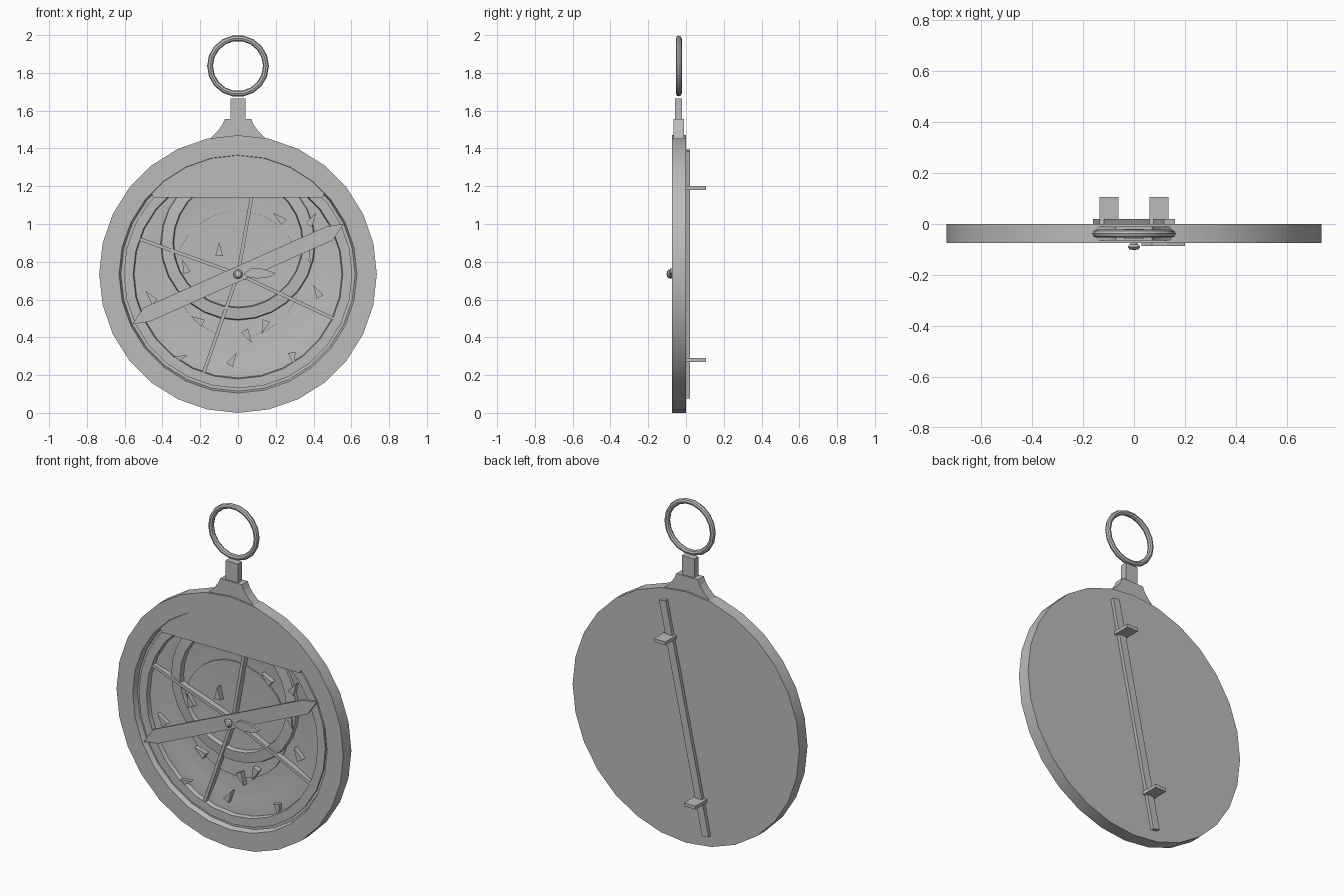
import bpy, bmesh, math
from math import sin, cos, pi, radians
from mathutils import Matrix, Vector

if "Cube" in bpy.data.objects:
    bpy.data.objects.remove(bpy.data.objects["Cube"])

CZ = 0.735  # height of the disc centre
grey = bpy.data.materials.new("grey metal")
grey.diffuse_color = (0.5, 0.5, 0.5, 1)
grey.use_nodes = True
grey.node_tree.nodes["Principled BSDF"].inputs["Base Color"].default_value = grey.diffuse_color


def finish(bm, name, smooth=False):
    bmesh.ops.recalc_face_normals(bm, faces=bm.faces)
    me = bpy.data.meshes.new(name)
    bm.to_mesh(me)
    bm.free()
    ob = bpy.data.objects.new(name, me)
    bpy.context.collection.objects.link(ob)
    me.materials.append(grey)
    if smooth:
        bpy.ops.object.select_all(action='DESELECT')
        ob.select_set(True)
        bpy.context.view_layer.objects.active = ob
        bpy.ops.object.shade_smooth_by_angle(angle=radians(35))
    return ob


def lathe(name, profile, segs, cx=0, cz=CZ, closed=False, smooth=True):
    """Turn (radius, y) points about the y axis."""
    bm = bmesh.new()
    vs = [bm.verts.new((r, y, 0)) for r, y in profile]
    pairs = list(zip(vs, vs[1:] + vs[:1]))
    edges = [bm.edges.new(p) for p in (pairs if closed else pairs[:-1])]
    bmesh.ops.spin(bm, geom=vs + edges, cent=(0, 0, 0), axis=(0, 1, 0),
                   angle=2 * pi, steps=segs)
    bmesh.ops.remove_doubles(bm, verts=bm.verts, dist=1e-5)
    bmesh.ops.translate(bm, verts=bm.verts, vec=(cx, 0, cz))
    return finish(bm, name, smooth)


def plate(name, pts, y0, y1, angle=0, origin=(0, CZ)):
    """Extrude an (x, z) outline from y0 to y1, turned and placed in the disc plane."""
    bm = bmesh.new()
    a = radians(angle)
    vs = [bm.verts.new((origin[0] + x * cos(a) - z * sin(a), y0,
                        origin[1] + x * sin(a) + z * cos(a))) for x, z in pts]
    f = bm.faces.new(vs)
    ext = bmesh.ops.extrude_face_region(bm, geom=[f])
    bmesh.ops.translate(bm, vec=(0, y1 - y0, 0),
                        verts=[g for g in ext['geom'] if isinstance(g, bmesh.types.BMVert)])
    return finish(bm, name)


def rect(x0, x1, z0, z1):
    return [(x0, z0), (x1, z0), (x1, z1), (x0, z1)]


# Disc body with rim, stepped recess and shallow dished floor
lathe("disc_body", [(0, 0), (.735, 0), (.735, -.075), (.63, -.075), (.62, -.045),
                    (.605, -.045), (.6, -.03), (.52, -.03), (.46, -.021), (.40, -.016),
                    (.335, -.014), (.335, -.022), (.2, -.017), (0, -.015)], 28)

# Openwork outer ring and off-centre zodiac ring
lathe("outer_ring", [(.605, -.03), (.605, -.055), (.555, -.055), (.55, -.03)], 28, closed=True)
zodiac = lathe("zodiac_ring", [(.41, -.018), (.405, -.04), (.345, -.045), (.34, -.018)],
               28, cz=.90, closed=True)

# Upper segment plate with a straight lower edge
arc = [(.632 * sin(radians(t)), .632 * cos(radians(t)))
       for t in [-47] + [i * 90 / 7 for i in range(-3, 4)] + [47]]
plate("upper_segment", [(-.445, .405)] + arc + [(.445, .405)], -.07, -.02)

# Spokes
for i, (ang, length) in enumerate([(80, .45), (160.4, .595), (250.8, .59), (335, .59)]):
    plate(f"spoke_{i + 1}", rect(0, length, -.009, .009), -.052, -.018, ang)

# Star pointers: small tapered spikes at (x, z, direction)
stars = [(-.51, 1.02, 125), (-.10, .86, 90), (.39, 1.02, 60), (.54, .95, 110),
         (.22, 1.03, 140), (.42, .64, 120), (.37, .83, 290), (.29, .29, 280),
         (-.03, .28, 60), (-.31, .29, 20), (-.46, .61, 130), (-.28, .77, 110),
         (.05, .41, 300), (.14, .46, 250), (-.21, .49, 150)]
for i, (x, z, d) in enumerate(stars):
    plate(f"star_pointer_{i + 1}", [(-.03, -.02), (.045, 0), (-.03, .02)],
          -.05, -.02, d, (x, z))

# Front rule with pointed ends
plate("front_rule", [(-.62, -.015), (-.53, -.04), (.53, -.04), (.62, .015),
                     (.53, .04), (-.53, .04)], -.072, -.058, 24)

# Centre pin, knob and leaf-shaped wedge
lathe("centre_pin", [(0, -.06), (.014, -.06), (.014, -.09), (0, -.09)], 12)
lathe("pin_knob", [(0, -.078), (.017, -.081), (.025, -.09), (.017, -.099), (0, -.103)], 12)
plate("wedge", [(.03, 0), (.07, .03), (.13, .028), (.2, .005), (.17, -.015),
                (.10, -.024), (.05, -.015)], -.086, -.07)

# Back rule with two sight vanes
plate("back_rule", rect(-.022, .022, -.67, .67), 0, .02, -12)
for s, n in ((1, "upper"), (-1, "lower")):
    x, z = .098 * s, CZ + .455 * s
    plate(f"{n}_sight_vane", rect(x - .037, x + .037, z - .01, z + .01), 0, .105,
          origin=(0, 0))

# Throne bracket: flared foot and upright tab
foot = [(.17, 1.43), (.135, 1.465), (.105, 1.495), (.083, 1.525), (.07, 1.555)]
plate("throne_foot", foot + [(-x, z) for x, z in reversed(foot)], -.065, -.01, origin=(0, 0))
plate("throne_tab", rect(-.04, .04, 1.5, 1.665), -.058, -.02, origin=(0, 0))

# Hanging ring
tube = [(.148 + .0155 * cos(k * pi / 4), -.038 + .0155 * sin(k * pi / 4)) for k in range(8)]
lathe("hanging_ring", tube, 18, cz=1.8365, closed=True)
